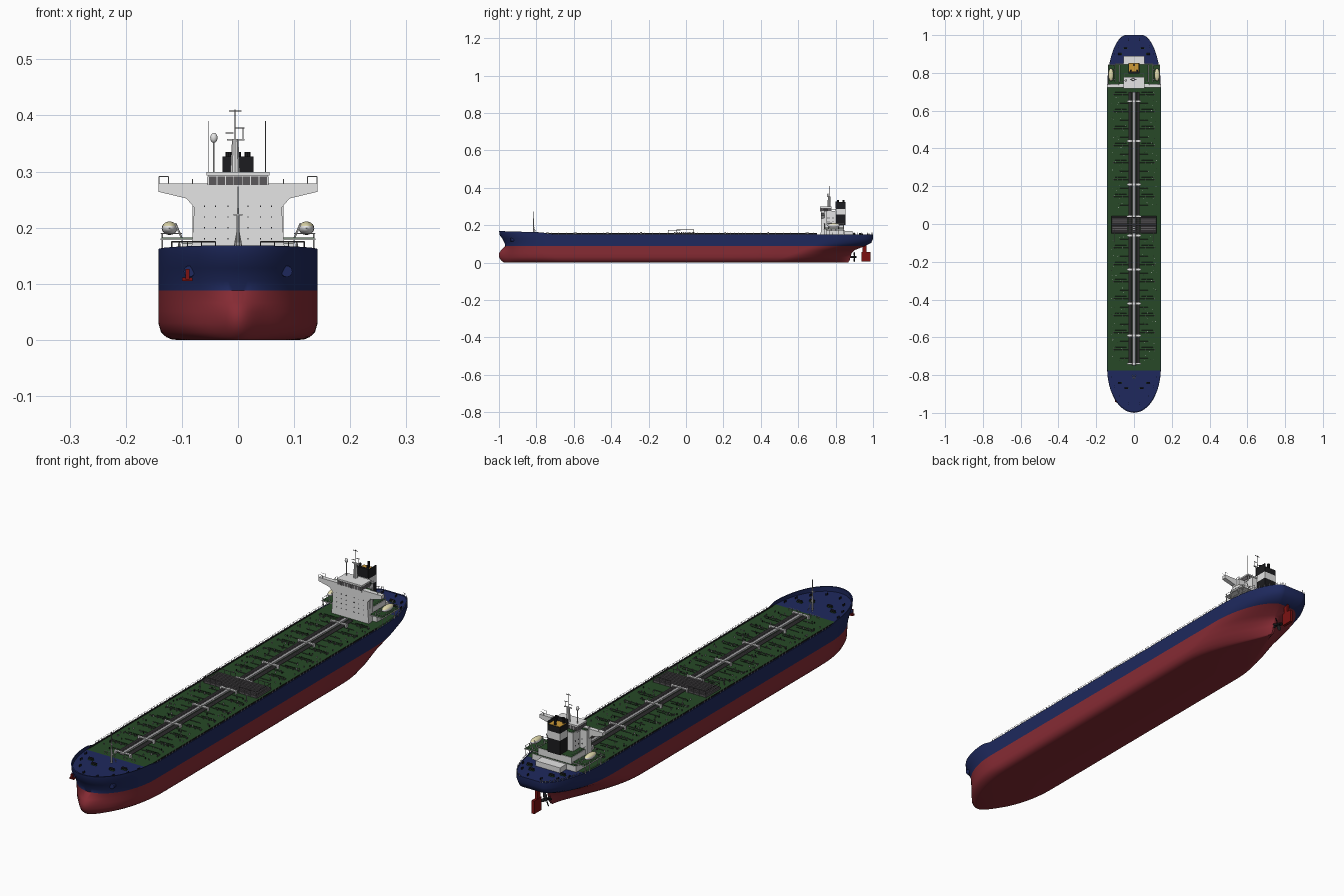
import bpy, bmesh, math, random
from mathutils import Matrix, Vector

if "Cube" in bpy.data.objects:
    bpy.data.objects.remove(bpy.data.objects["Cube"])

random.seed(4)
COLOURS = {
    "hull_red": (.24, .024, .034), "hull_blue": (.013, .022, .11), "deck_green": (.02, .066, .02),
    "white_paint": (.78, .78, .78), "pipe_grey": (.105, .098, .105), "black_paint": (.012, .012, .014),
    "gold": (.62, .33, .04), "rudder_red": (.2, .006, .006), "cream": (.75, .70, .42), "light_grey": (.36, .36, .37)}
RED, BLUE, GREEN, WHITE, GREY, BLACK, GOLD, RUDDER, CREAM, LIGHT = range(10)
MATS = []
for name, c in COLOURS.items():
    m = bpy.data.materials.new(name)
    m.diffuse_color = (*c, 1)
    m.use_nodes = True
    m.node_tree.nodes["Principled BSDF"].inputs["Base Color"].default_value = m.diffuse_color
    MATS.append(m)


def finish(bm, name, angle=35):
    bmesh.ops.recalc_face_normals(bm, faces=bm.faces)
    me = bpy.data.meshes.new(name)
    used = sorted({f.material_index for f in bm.faces})
    for f in bm.faces:
        f.material_index = used.index(f.material_index)
    bm.to_mesh(me)
    bm.free()
    for i in used:
        me.materials.append(MATS[i])
    ob = bpy.data.objects.new(name, me)
    bpy.context.collection.objects.link(ob)
    bpy.ops.object.select_all(action='DESELECT')
    ob.select_set(True)
    bpy.context.view_layer.objects.active = ob
    bpy.ops.object.shade_smooth_by_angle(angle=math.radians(angle))


def paint(verts, mat):
    for f in {f for v in verts for f in v.link_faces}:
        f.material_index = mat


def box(bm, x, y, z, mat):
    """Box from (min, max) pairs."""
    mtx = Matrix.Translation([(a + b) / 2 for a, b in (x, y, z)])
    mtx = mtx @ Matrix.Diagonal([abs(b - a) for a, b in (x, y, z)] + [1])
    paint(bmesh.ops.create_cube(bm, size=1, matrix=mtx)["verts"], mat)


def rod(bm, a, b, r, mat, n=6, r2=None):
    a, b = Vector(a), Vector(b)
    d = b - a
    mtx = Matrix.Translation((a + b) / 2) @ d.to_track_quat('Z', 'Y').to_matrix().to_4x4()
    paint(bmesh.ops.create_cone(bm, cap_ends=True, segments=n, radius1=r, radius2=r if r2 is None else r2,
                                depth=d.length, matrix=mtx)["verts"], mat)


def ball(bm, mtx, r, mat, n=16):
    mtx = mtx @ Matrix.Diagonal([*r, 1])
    paint(bmesh.ops.create_uvsphere(bm, u_segments=n, v_segments=n // 2 + 2, radius=1, matrix=mtx)["verts"], mat)


def prism(bm, pts, y0, y1, mat):
    """Extrude an x-z profile along y."""
    a, b = [[bm.verts.new((x, y, z)) for x, z in pts] for y in (y0, y1)]
    for i in range(len(pts)):
        bm.faces.new((a[i - 1], a[i], b[i], b[i - 1]))
    bm.faces.new(a)
    bm.faces.new(b[::-1])
    paint(a + b, mat)


# Hull waterlines: z, half beam, bow y, bow length, stern y, stern length, transom, stern fullness, bulb
LINES = [
    (0, .110, -.945, .30, .865, .40, .004, 1.5, .025), (.0012, .119, -.95, .30, .867, .40, .004, 1.45, .025),
    (.005, .128, -.955, .30, .87, .40, .004, 1.4, .025), (.013, .137, -.962, .28, .875, .39, .005, 1.3, .028),
    (.030, .142, -.966, .26, .88, .35, .006, 1.15, .034),
    (.050, .142, -.966, .25, .885, .30, .006, 1.0, .034), (.066, .142, -.965, .24, .90, .28, .01, .8, .024),
    (.088, .142, -.966, .235, .955, .28, .03, .6, 0), (.105, .142, -.970, .23, .99, .29, .045, .58, 0),
    (.128, .142, -.982, .23, 1.0, .28, .045, .55, 0), (.149, .142, -.997, .232, 1.0, .28, .045, .55, 0)]
DECK = .149
NB, NS = 26, 14


def outline(line):
    z, B, yb, bl, ys, sl, tr, p, bulb = line
    pts = []
    for k in range(NB + 1):
        u = math.cos(k / NB * math.pi / 2)
        x = B * math.sqrt(max(0, 1 - u * u))
        pts.append((x, yb + bl * (1 - u) - bulb * math.exp(-(x / .04) ** 2)))
    ya, yc = yb + bl, ys - sl
    pts += [(B, ya + (yc - ya) * f) for f in (.02, .04, .25, .5, .75)]
    for k in range(NS + 1):
        u = math.sin(k / NS * math.pi / 2)
        pts.append((tr + (B - tr) * max(0, 1 - u * u) ** p, ys - sl * (1 - u)))
    return pts


def sheer(y):
    t = min(1, max(0, (-.72 - y) / .06))
    return .151 + .011 * t * t * (3 - 2 * t) + max(0, -.78 - y) * .03


bm = bmesh.new()
edge = outline(LINES[-1])
rings = [[(x, y, l[0]) for x, y in outline(l)] for l in LINES]
rings.append([(x, y * 1.002 if y < -.9 else y, sheer(y)) for x, y in edge])
rings.append([(x * .98, y * .996, sheer(y)) for x, y in edge])
rings.append([(x * .98, y * .996, DECK) for x, y in edge])
grid = []
for ring in rings:
    right = [bm.verts.new(p) for p in ring]
    left = [right[0]] + [bm.verts.new((-x, y, z)) for x, y, z in ring[1:]]
    grid.append((right, left))
for j in range(len(grid) - 1):
    mat = RED if j < 7 else BLUE
    for a, b in zip(grid[j], grid[j + 1]):
        for i in range(len(a) - 1):
            bm.faces.new((a[i], a[i + 1], b[i + 1], b[i])).material_index = mat
    (ar, al), (br, bl_) = grid[j], grid[j + 1]
    bm.faces.new((ar[-1], al[-1], bl_[-1], br[-1])).material_index = mat
for right, left in (grid[0], grid[-1]):
    for i in range(len(right) - 1):
        f = bm.faces.new(list(dict.fromkeys((right[i], right[i + 1], left[i + 1], left[i]))))
        y = f.calc_center_median().y
        f.material_index = RED if right is grid[0][0] else GREEN if -.77 < y < .845 else BLUE
finish(bm, "hull", 50)

# Rudder, horn and propeller
bm = bmesh.new()
box(bm, (-.006, .006), (.938, .986), (.005, .058), RUDDER)
box(bm, (-.005, .005), (.945, .965), (.058, .095), RUDDER)
finish(bm, "rudder")
bm = bmesh.new()
rod(bm, (0, .87, .03), (0, .912, .03), .007, BLACK, 12, .004)
for k in range(4):
    ball(bm, Matrix.Translation((0, .9, .03)) @ Matrix.Rotation(k * math.pi / 2 + .4, 4, 'Y')
         @ Matrix.Translation((0, 0, .015)) @ Matrix.Rotation(.6, 4, 'Z'), (.008, .0015, .013), BLACK, 10)
finish(bm, "propeller")

# Anchor bolsters with one stowed anchor
bm = bmesh.new()
for s in (-1, 1):
    rod(bm, (s * .082, -.90, .122), (s * .087, -.938, .122), .010, BLUE, 16)
box(bm, (-.094, -.086), (-.946, -.93), (.108, .126), RUDDER)
box(bm, (-.1, -.081), (-.943, -.93), (.105, .111), RUDDER)
finish(bm, "anchor_gear")

# Centre pipe rack with walkway and cross supports
bm = bmesh.new()
for x in (-.027, -.021, -.015, .015, .021, .027):
    rod(bm, (x, -.74, .156), (x, .70, .156), .0027, GREY, 8)
box(bm, (-.009, .009), (-.75, .70), (.156, .159), LIGHT)
for s in (-1, 1):
    rod(bm, (s * .009, -.75, .163), (s * .009, .7, .163), .0006, GREY, 4)
for y in (-.74, -.59, -.42, -.24, -.06, .04, .21, .44, .65):
    box(bm, (-.037, .037), (y - .005, y + .005), (.159, .162), WHITE)
    for x in (-.034, .034):
        box(bm, (x - .003, x + .003), (y - .005, y + .005), (DECK, .163), WHITE)
finish(bm, "pipe_rack")

# Midship cargo manifold
bm = bmesh.new()
for k in range(9):
    y = -.044 + k * .01
    rod(bm, (-.116, y, .16), (.116, y, .16), .0032, GREY, 8)
for s in (-1, 1):
    box(bm, (s * .035, s * .12), (-.05, .042), (.15, .158), GREY)
    for y in (-.05, .042):
        rod(bm, (s * .04, y, .175), (s * .118, y, .175), .0012, GREY, 4)
        for x in (.04, .065, .09, .118):
            rod(bm, (s * x, y, DECK), (s * x, y, .175), .0012, GREY, 4)
    rod(bm, (s * .118, -.05, .175), (s * .118, .042, .175), .0012, BLACK, 4)
    rod(bm, (s * .105, -.095, DECK), (s * .105, -.095, .172), .0022, LIGHT, 8)
    rod(bm, (s * .105, -.095, .172), (s * .105, -.03, .174), .0014, LIGHT, 6)
finish(bm, "cargo_manifold")

# Transverse deck pipes, hatches and vents
bm = bmesh.new()
for k in range(32):
    y = -.71 + k * .045
    if abs(y) < .07:
        continue
    for s in (-1, 1):
        rod(bm, (s * .03, y, .152), (s * (.112 if k % 2 else .075), y, .152), .001, GREY, 4)
        for n in range(4):
            x, dy = s * random.uniform(.045, .12), random.uniform(-.015, .015)
            rod(bm, (x, y + dy, DECK), (x, y + dy, .155), .0017, (GREY, BLACK, WHITE, LIGHT)[n], 8)
        if k % 2:
            rod(bm, (s * .04, y + .012, .151), (s * .1, y + .012, .151), .0007, BLACK, 4)
            for x in (.06, .085, .11):
                box(bm, (s * x - .001, s * x + .001), (y - .005, y + .005), (DECK, .154), GREY)
finish(bm, "deck_fittings")

# Side railings with dark kick plate, and a rail behind the forecastle
bm = bmesh.new()
rail = [(x * .985, y) for x, y in edge if y > .73]
path = [(.14, -.72), (.14, .72)] + rail
for s in (-1, 1):
    box(bm, (s * .1365, s * .1372), (-.76, .70), (DECK, .1555), BLACK)
    for (x0, y0), (x1, y1) in zip(path, path[1:]):
        for z in (.155, .16):
            rod(bm, (s * x0, y0, z), (s * x1, y1, z), .0004, GREY, 3)
    for x, y in [(.14, -.72 + .02 * k) for k in range(73)] + rail:
        rod(bm, (s * x, y, .15), (s * x, y, .1605), .0008, WHITE, 4)
    for k in range(5):
        rod(bm, (s * (.02 + .012 * k), -.762, DECK), (s * (.02 + .012 * k), -.762, .16), .0008, WHITE, 4)
    rod(bm, (s * .02, -.762, .16), (s * .068, -.762, .16), .0008, WHITE, 4)
finish(bm, "side_railings")

# Mooring winches and bollards at both ends
bm = bmesh.new()
for s in (-1, 1):
    for x, y in ((.04, -.87), (.075, -.84), (.045, .93), (.075, .90)):
        rod(bm, (s * x - .009, y, .155), (s * x + .009, y, .155), .005, BLACK, 10)
        box(bm, (s * x - .011, s * x + .011), (y - .004, y + .004), (DECK, .153), GREEN)
    for x, y in ((.03, -.95), (.075, -.91), (.105, -.86), (.12, -.81), (.03, .975), (.08, .94), (.105, .9)):
        for d in (-.004, .004):
            rod(bm, (s * x, y + d, DECK), (s * x, y + d, .157), .002, BLACK, 8)
finish(bm, "mooring_gear")

# Foremast
bm = bmesh.new()
rod(bm, (0, -.815, DECK), (0, -.815, .235), .0045, WHITE, 10, .002)
rod(bm, (0, -.815, .235), (0, -.815, .273), .001, LIGHT, 6)
box(bm, (-.008, .008), (-.817, -.813), (.222, .224), WHITE)
for s in (-1, 1):
    rod(bm, (s * .01, -.80, DECK), (0, -.815, .2), .0012, WHITE, 6)
finish(bm, "foremast")

# Accommodation block with narrow flared bridge wings
bm = bmesh.new()
half = [(.084, DECK), (.08, .2), (.078, .236), (.092, .252), (.142, .264), (.142, .279)]
prism(bm, half + [(-x, z) for x, z in half[::-1]], .722, .74, WHITE)
for x, y0, y1, z0, z1 in ((.081, .735, .755, DECK, .276), (.10, .752, .85, DECK, .172), (.075, .752, .845, .172, .2),
                          (.05, .752, .80, .2, .276), (.055, .85, .89, DECK, .17)):
    box(bm, (-x, x), (y0, y1), (z0, z1), WHITE)
    if y1 < .88:
        box(bm, (-x + .002, x - .002), (y0 + .002, y1 - .002), (z1 - .001, z1 + .001), GREEN)
        for s in (-1, 1):
            rod(bm, (s * x, y0, z1 + .01), (s * x, y1, z1 + .01), .0008, WHITE, 4)
            for k in range(5):
                y = y0 + (y1 - y0) * k / 4
                rod(bm, (s * x, y, z1), (s * x, y, z1 + .01), .0007, WHITE, 4)
for s in (-1, 1):
    for y in (.7225, .7395):
        rod(bm, (s * .124, y, .291), (s * .141, y, .291), .0007, WHITE, 4)
        for x in (.124, .141):
            rod(bm, (s * x, y, .278), (s * x, y, .291), .0007, WHITE, 4)
    for z in (.18, .2, .219, .238):
        for x in (.018, .04, .06):
            box(bm, (s * x - .001, s * x + .001), (.7205, .7225), (z - .0013, z + .0013), BLACK)
            if z > .2 and x > .05:
                box(bm, (s * x - .002, s * x + .002), (.754, .756), (z - .002, z + .002), BLACK)
        if z > .2:
            for y in (.765, .785):
                box(bm, (s * .049, s * .051), (y - .003, y + .003), (z - .002, z + .002), BLACK)
finish(bm, "accommodation_block")

# Wheelhouse with window band
bm = bmesh.new()
box(bm, (-.053, .053), (.72, .775), (.27, .297), WHITE)
box(bm, (-.0545, .0545), (.7185, .7765), (.276, .291), GREY)
for k in range(8):
    x = -.0525 + k * .015
    box(bm, (x - .0008, x + .0008), (.7175, .7775), (.276, .291), WHITE)
box(bm, (-.056, .056), (.717, .779), (.293, .299), WHITE)
finish(bm, "wheelhouse")

# Funnel in bands, tall front wall, gold recessed top and exhaust pipes
bm = bmesh.new()
for z0, z1, mat in ((.2, .258, BLACK), (.258, .287, WHITE), (.287, .312, BLACK)):
    box(bm, (-.028, .028), (.802, .852), (z0, z1), mat)
box(bm, (-.0255, .0255), (.806, .849), (.312, .3135), GOLD)
box(bm, (-.028, .028), (.798, .808), (.29, .327), BLACK)
box(bm, (.025, .028), (.8, .852), (.31, .325), BLACK)
for x, y in ((-.017, .812), (.017, .812), (0, .842)):
    rod(bm, (x, y, .311), (x, y, .335), .0055, BLACK, 10)
finish(bm, "funnel")

# Lifeboats on davit platforms
for s, side in ((-1, "left"), (1, "right")):
    bm = bmesh.new()
    ball(bm, Matrix.Translation((s * .122, .79, .199)), (.014, .034, .012), WHITE)
    for f in bm.faces:
        if f.calc_center_median().z > .202:
            f.material_index = CREAM
    box(bm, (s * .078, s * .138), (.735, .845), (.178, .181), WHITE)
    box(bm, (s * .08, s * .136), (.737, .843), (.181, .182), GREEN)
    rod(bm, (s * .137, .737, .19), (s * .137, .843, .19), .0009, WHITE, 4)
    for y in (.737, .843):
        rod(bm, (s * .1, y, .19), (s * .137, y, .19), .0009, WHITE, 4)
    for y in (.74, .765, .815, .84):
        rod(bm, (s * .135, y, DECK), (s * .135, y, .19), .0016, WHITE, 5)
        rod(bm, (s * .1, y, .18), (s * .112, y, .208), .002, WHITE, 5)
    finish(bm, side + "_lifeboat")

# Radar mast, dome and whip aerials
bm = bmesh.new()
rod(bm, (-.005, .765, .297), (-.005, .765, .357), .009, WHITE, 10, .006)
rod(bm, (-.005, .765, .355), (-.005, .765, .411), .001, GREY, 6)
box(bm, (-.02, .012), (.762, .768), (.355, .358), WHITE)
for x0, x1, z in ((-.022, -.008, .368), (-.005, .012, .377), (-.016, .006, .407)):
    box(bm, (x0, x1), (.764, .766), (z, z + .0015), GREY)
rod(bm, (.009, .765, .356), (.009, .765, .378), .001, WHITE, 5)
rod(bm, (-.043, .76, .297), (-.043, .76, .352), .0014, WHITE, 6)
ball(bm, Matrix.Translation((-.043, .76, .36)), (.0065, .0065, .009), WHITE, 12)
for x in (-.052, .049):
    rod(bm, (x, .77, .297), (x, .77, .39), .0006, LIGHT, 4)
finish(bm, "radar_mast")
